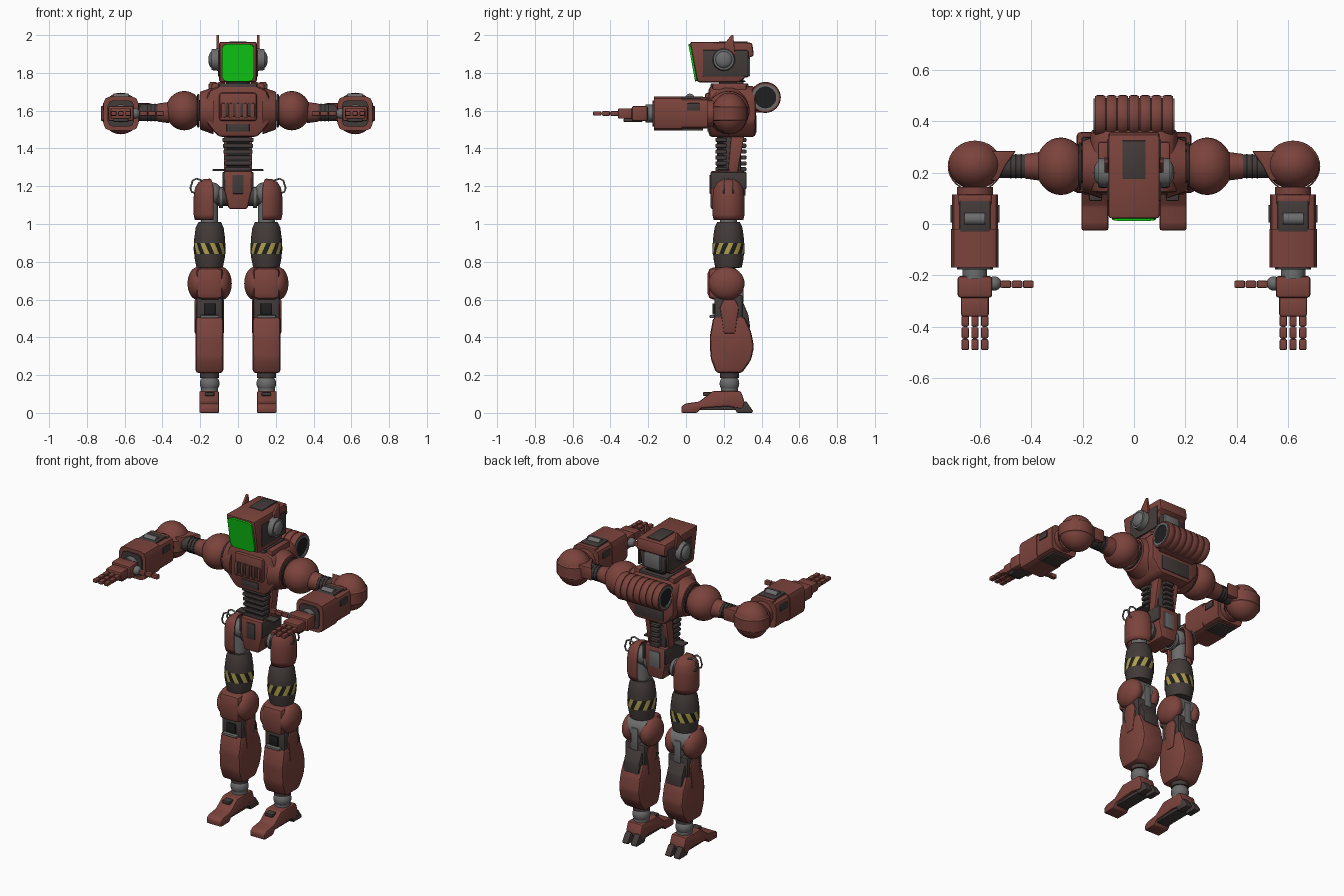
import bpy
import bmesh
from math import pi, sin, cos, radians
from mathutils import Matrix, Vector

cube = bpy.data.objects.get("Cube")
if cube:
    bpy.data.objects.remove(cube)


def material(name, *rgb):
    mat = bpy.data.materials.new(name)
    mat.use_nodes = True
    mat.diffuse_color = (*rgb, 1)
    mat.node_tree.nodes["Principled BSDF"].inputs["Base Color"].default_value = (*rgb, 1)
    return mat


RED = material("rust red", .2, .056, .045)
DARK = material("dark brown", .055, .043, .041)
BLACK = material("black", .015, .014, .014)
GREY = material("steel grey", .15, .15, .15)
GREEN = material("visor green", .005, .65, .008)
YELLOW = material("hazard yellow", .42, .34, .07)

LEG, ARM, HIP_Y, ARM_Z = .15, .62, .225, 1.585


def finish(bm, name, *mats):
    """Turn a bmesh into an object; parts that lie wholly on +x are mirrored."""
    bmesh.ops.remove_doubles(bm, verts=bm.verts, dist=.0001)
    bmesh.ops.recalc_face_normals(bm, faces=bm.faces)
    for face in bm.faces:
        face.smooth = True
    mesh = bpy.data.meshes.new(name)
    paired = min(v.co.x for v in bm.verts) > .01
    bm.to_mesh(mesh)
    bm.free()
    mesh.set_sharp_from_angle(angle=radians(32))
    for mat in mats:
        mesh.materials.append(mat)
    obj = bpy.data.objects.new(name, mesh)
    bpy.context.collection.objects.link(obj)
    if paired:
        obj.modifiers.new("both sides", "MIRROR")
    return obj


def chamfer(bm, width, along=None):
    edges = bm.edges[:]
    if along is not None:
        edges = [e for e in edges
                 if abs((e.verts[0].co - e.verts[1].co).normalized()[along]) > .9]
    if width:
        bmesh.ops.bevel(bm, geom=edges, offset=width, segments=2, profile=.5,
                        affect='EDGES', clamp_overlap=True)


def box(name, mat, at, size, bevel=.008, along=None, tilt=0):
    bm = bmesh.new()
    bmesh.ops.create_cube(bm, size=1, matrix=Matrix.Diagonal((*size, 1)))
    chamfer(bm, bevel, along)
    bm.transform(Matrix.Translation(at) @ Matrix.Rotation(tilt, 4, 'X'))
    return finish(bm, name, mat)


def prism(name, mat, outline, axis, low, high, bevel=.01):
    """Extrude a 2D outline along axis 0 (yz outline), 1 (xz) or 2 (xy)."""
    bm = bmesh.new()
    rings = []
    for level in (low, high):
        ring = []
        for a, b in outline:
            co = [a, b]
            co.insert(axis, level)
            ring.append(bm.verts.new(co))
        rings.append(ring)
        bm.faces.new(ring)
    for i in range(len(outline)):
        bm.faces.new((rings[0][i - 1], rings[0][i], rings[1][i], rings[1][i - 1]))
    bmesh.ops.recalc_face_normals(bm, faces=bm.faces)
    chamfer(bm, bevel)
    return finish(bm, name, mat)


def symmetric(half):
    return half + [(-x, z) for x, z in reversed(half)]


def lathe(name, mats, profile, at, axis='z', scale=(1, 1, 1), start=0, sweep=2 * pi,
          segs=32, twist=0, rule=None):
    """Revolve (radius, height) points about an axis through a centre."""
    bm = bmesh.new()
    rows = []
    for j, (r, h) in enumerate(profile):
        angles = [start + sweep * i / segs + twist * j for i in range(segs + 1)]
        rows.append([bm.verts.new((r * cos(a), r * sin(a), h)) for a in angles])
    for low, high in zip(rows, rows[1:]):
        for i in range(segs):
            face = bm.faces.new((low[i], low[i + 1], high[i + 1], high[i]))
            face.material_index = rule(i) if rule else 0
    turn = {'x': Matrix.Rotation(pi / 2, 4, 'Y'), 'y': Matrix.Rotation(-pi / 2, 4, 'X'),
            'z': Matrix.Identity(4)}[axis]
    bm.transform(Matrix.Translation(at) @ Matrix.Diagonal((*scale, 1)) @ turn)
    return finish(bm, name, *mats)


def cylinder(name, mat, at, radius, length, axis='z', top=None, segs=32):
    h = length / 2
    end = radius if top is None else top
    return lathe(name, [mat], [(0, -h), (radius, -h), (end, h), (0, h)], at, axis, segs=segs)


def ball(name, mat, at, radii, axis='x'):
    arc = [(sin(pi * i / 16), -cos(pi * i / 16)) for i in range(17)]
    return lathe(name, [mat], arc, at, axis, radii)


def tube(name, mat, points, radius):
    curve = bpy.data.curves.new(name, 'CURVE')
    curve.dimensions = '3D'
    curve.bevel_depth = radius
    spline = curve.splines.new('POLY')
    spline.points.add(len(points) - 1)
    for p, co in zip(spline.points, points):
        p.co = (*co, 1)
    curve.materials.append(mat)
    obj = bpy.data.objects.new(name, curve)
    bpy.context.collection.objects.link(obj)


# Head
prism("head_shell", RED, [(.06, 1.75), (.02, 1.965), (.35, 1.96), (.36, 1.89), (.33, 1.88),
                          (.31, 1.77), (.28, 1.75)], 0, -.1, .1, .012)
box("visor", GREEN, (0, .039, 1.855), (.17, .018, .2), .025, along=1, tilt=.18)
box("head_top_panel", DARK, (0, .25, 1.963), (.09, .15, .008), .002)
box("head_side_panel", DARK, (.1, .21, 1.85), (.012, .24, .14), .004)
box("head_back_block", GREY, (0, .32, 1.83), (.11, .04, .1))
box("head_back_plate", DARK, (0, .31, 1.83), (.17, .04, .11))
cylinder("ear_disc", GREY, (.12, .2, 1.87), .06, .04, 'x', top=.055)
ball("ear_dome", GREY, (.135, .2, 1.87), (.022, .045, .045))
prism("antenna_fin", RED, [(.2, 1.9), (.2, 1.95), (.24, 2), (.25, 2), (.26, 1.9)],
      0, .1, .115, .002)

# Neck
box("neck", DARK, (0, .24, 1.74), (.11, .13, .12))
for i in range(3):
    box("neck_ring", BLACK, (0, .24, 1.715 + .02 * i), (.13, .15, .008), .003)

# Chest
prism("chest", RED, symmetric([(.1, 1.73), (.15, 1.71), (.17, 1.66), (.17, 1.54),
                               (.13, 1.49), (.1, 1.46)]), 1, .12, .37, .02)
box("collar", DARK, (0, .23, 1.72), (.2, .2, .05))
box("collar_tab", RED, (.12, .23, 1.72), (.04, .18, .05))
box("chest_plate", RED, (0, .125, 1.62), (.2, .05, .15), .015)
for i in range(4):
    x = -.06 + .04 * i
    box("chest_slot", DARK, (x, .099, 1.605), (.014, .008, .07), .002)
    box("chest_ridge", RED, (x + .02, .1, 1.6), (.018, .02, .08), .006)
box("chest_lower_vent", DARK, (0, .118, 1.51), (.12, .008, .04), .002)
box("chest_back_panel", DARK, (0, .37, 1.53), (.2, .008, .09), .003)
cylinder("shoulder_socket", RED, (.165, HIP_Y, 1.6), .125, .07, 'x', top=.1)

# Ribbed drum on the back
box("drum_bracket", RED, (0, .37, 1.64), (.26, .08, .1), .01)
cylinder("drum_core", DARK, (0, .42, 1.67), .071, .28, 'x')
for i in range(7):
    x = -.132 + .044 * i
    lathe("drum_rib", [RED], [(.07, -.02), (.078, -.02), (.082, -.012), (.082, .012),
                              (.078, .02), (.07, .02)], (x, .42, 1.67), 'x')
lathe("drum_end_ring", [GREY], [(.055, -.01), (.055, .01), (.07, .01), (.07, -.01)],
      (.147, .42, 1.67), 'x')
cylinder("drum_end_grille", BLACK, (.145, .42, 1.67), .057, .008, 'x')

# Waist
box("waist_core", DARK, (0, .24, 1.37), (.12, .1, .24))
for i in range(6):
    z = 1.29 + .031 * i
    box("waist_front_rib", DARK, (0, .185, z), (.14 + .005 * i, .06, .022), .006)
    box("spine_rib", DARK, (0, .3, z), (.06, .04, .022), .006)
    box("waist_groove", BLACK, (0, .19, z + .015), (.12, .05, .01), 0)
prism("waist_pillar", RED, [(.22, 1.26), (.27, 1.26), (.31, 1.47), (.24, 1.47)],
      0, .045, .075, .005)

# Pelvis and hips
prism("pelvis", RED, symmetric([(.075, 1.28), (.075, 1.19), (.05, 1.08)]), 1, .13, .31, .01)
box("pelvis_front_panel", DARK, (0, .128, 1.21), (.06, .008, .1), .003)
box("pelvis_back_panel", GREY, (0, .312, 1.2), (.07, .008, .1), .003)
box("pelvis_side_panel", DARK, (.075, HIP_Y, 1.23), (.014, .19, .09), .005)
box("hip_wing", DARK, (.09, .2, 1.285), (.09, .06, .01), .003)
cylinder("hip_axle", DARK, (.1, HIP_Y, 1.14), .045, .1, 'x')
cylinder("hip_collar", GREY, (.09, HIP_Y, 1.14), .055, .02, 'x')
ball("hip_ball", GREY, (.135, HIP_Y, 1.16), (.05, .06, .06))
cylinder("thigh_strut", GREY, (LEG, HIP_Y, 1.06), .045, .16)

# Thighs
guard = lathe("thigh_guard", [RED], [(.078, 1.02), (.085, 1.05), (.085, 1.14), (.078, 1.19),
                                     (.06, 1.22), (.03, 1.238), (0, 1.24)],
              (LEG, HIP_Y, 0), start=-pi * .58, sweep=pi * 1.16)
wall = guard.modifiers.new("wall", "SOLIDIFY")
wall.thickness = .01
for side in (-1, 1):
    for y in (.2, .25):
        tube("hip_handle", GREY, [(side * x, y, z) for x, z in
                                  [(.19, 1.23), (.22, 1.24), (.24, 1.23), (.252, 1.19),
                                   (.245, 1.17), (.23, 1.165)]], .005)
lathe("thigh_barrel", [DARK], [(0, 1.01), (.06, 1.01), (.074, .98), (.082, .92), (.083, .87),
                               (.08, .82), (.07, .77), (0, .76)], (LEG, HIP_Y, 0))
lathe("hazard_band", [BLACK, YELLOW], [(.084, .84), (.085, .87), (.084, .9)],
      (LEG, HIP_Y, 0), segs=40, twist=.16, rule=lambda i: i % 4 // 2)

# Knees
for offset in (-.062, .062):
    ball("knee_disc", RED, (LEG + offset, .215, .685), (.055, .095, .088))
box("knee_cap", RED, (LEG, .165, .685), (.145, .1, .17), .03)
cylinder("knee_joint", GREY, (LEG, .23, .7), .07, .13, 'x')
box("knee_column", DARK, (LEG, .225, .55), (.14, .15, .15), .012)
box("knee_back_link", GREY, (LEG, .28, .65), (.05, .05, .14))

# Shins
prism("shin", RED, [(.16, .21), (.13, .29), (.125, .4), (.145, .51), (.31, .51), (.345, .43),
                    (.36, .35), (.345, .28), (.295, .21)], 0, .078, .225, .018)
prism("shin_side_flap", RED, [(.2, .42), (.18, .56), (.2, .6), (.26, .6), (.28, .56),
                              (.26, .42)], 0, .074, .229, .006)
prism("calf_cover", DARK, [(.24, .48), (.24, .6), (.3, .59), (.33, .52), (.34, .45)],
      0, .095, .205, .008)
box("shin_front_slot", BLACK, (LEG, .146, .55), (.06, .012, .06), .003)
box("shin_side_pin", GREY, (LEG, .14, .51), (.1, .03, .015), .004)

# Ankles and feet
cylinder("ankle_cup", DARK, (LEG, .23, .2), .05, .03)
ball("ankle_ball", GREY, (LEG, .23, .155), (.052, .052, .05), 'z')
cylinder("ankle_base", GREY, (LEG, .23, .115), .045, .03)
prism("foot", RED, [(-.025, 0), (-.025, .035), (0, .05), (.07, .06), (.14, .115), (.29, .115),
                    (.31, .06), (.3, .02), (.22, .035), (.08, .025), (.06, 0)],
      0, .1, .205, .008)
box("foot_sole", DARK, (LEG, .15, .025), (.08, .26, .02), .004)
for offset in (-.03, .03):
    prism("heel_spur", DARK, [(.24, .06), (.32, .06), (.355, .01), (.35, 0), (.27, 0)],
          0, LEG + offset - .02, LEG + offset + .02, .004)
box("instep_slot", DARK, (LEG, .12, .1), (.05, .06, .02), .004)

# Shoulders and upper arms
ball("shoulder_ball", RED, (.285, HIP_Y, 1.6), (.098, .112, .104))
lathe("shoulder_seam", [DARK], [(.1, -.006), (.109, -.004), (.109, .004), (.1, .006)],
      (.21, HIP_Y, 1.6), 'x', scale=(1, .85, .82))
cylinder("upper_arm_collar", RED, (.395, HIP_Y, 1.59), .056, .06, 'x', top=.048)
cylinder("upper_arm", DARK, (.48, HIP_Y, 1.59), .046, .14, 'x')
for i in range(3):
    cylinder("arm_ring", BLACK, (.44 + .02 * i, HIP_Y, 1.59), .048, .006, 'x')
prism("elbow_wedge", RED, [(.46, .285), (.57, .285), (.57, .17), (.53, .17), (.5, .23)],
      2, 1.56, 1.64, .006)

# Elbows
ball("elbow_ball", RED, (ARM, .23, ARM_Z), (.104, .095, .11), 'z')
lathe("elbow_band", [RED], [(.1, -.04), (.106, -.035), (.106, .035), (.1, .04)],
      (ARM, .225, ARM_Z), scale=(1, .94, 1))
cylinder("elbow_cuff", RED, (ARM, .12, ARM_Z), .07, .05, 'y')

# Forearms
box("forearm_front", RED, (ARM, -.095, ARM_Z), (.185, .15, .18), .035, along=1)
box("forearm_rear", RED, (ARM, .045, ARM_Z), (.18, .14, .16), .03, along=1)
box("forearm_rim", DARK, (ARM, -.168, ARM_Z), (.14, .02, .14), .03, along=1)
for level in (1.5, 1.67):
    box("forearm_recess", DARK, (ARM, .03, level), (.12, .12, .012), .004)
box("forearm_tab", RED, (ARM, .095, 1.655), (.13, .04, .035), .006)
cylinder("forearm_piston", GREY, (ARM, .02, 1.665), .025, .08, 'x')
for x in (.53, .71):
    box("forearm_side_panel", DARK, (x, .04, 1.62), (.012, .07, .04), .004)
cylinder("wrist", GREY, (ARM, -.185, ARM_Z), .048, .06, 'y')

# Hands
box("palm", RED, (ARM, -.245, ARM_Z), (.135, .085, .08), .012)
box("knuckle_block", RED, (ARM, -.32, ARM_Z), (.108, .08, .055), .008)
box("palm_pad", DARK, (ARM, -.28, 1.55), (.08, .1, .02), .005)
for i in range(3):
    for j in range(3):
        box("finger_segment", RED, (ARM - .038 + .038 * i, -.378 - .046 * j, ARM_Z),
            (.028, .043, .026 - .002 * j), .005)
    box("finger_pin", GREY, (ARM - .038 + .038 * i, -.42, ARM_Z), (.014, .13, .012), 0)
ball("thumb_ball", GREY, (.545, -.232, ARM_Z), (.028, .028, .028))
for j in range(3):
    box("thumb_segment", RED, (.5 - .044 * j, -.235, ARM_Z), (.042, .028, .026), .005)
